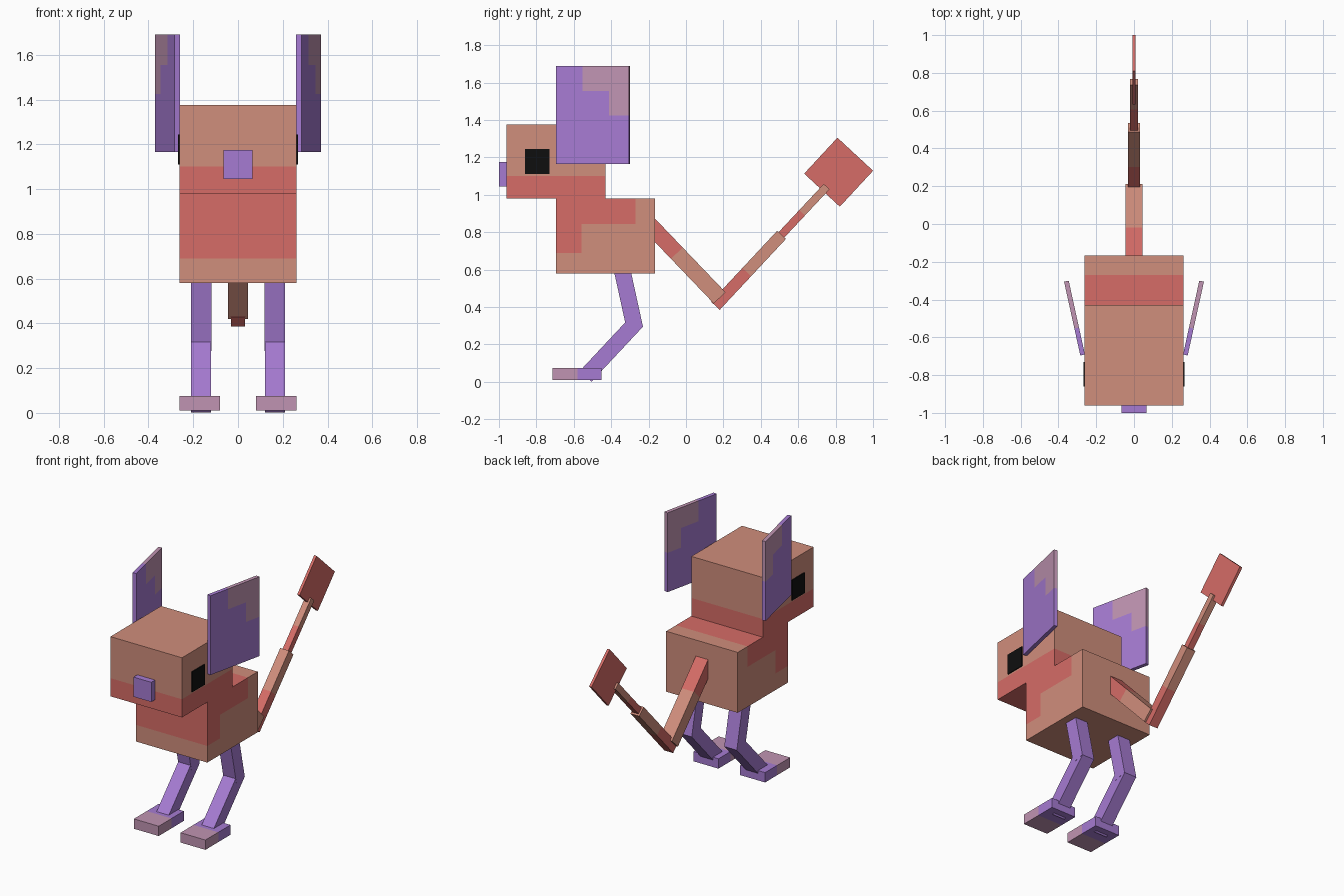
import bpy, bmesh, math
from mathutils import Matrix, Vector

old = bpy.data.objects.get("Cube")
if old:
    bpy.data.objects.remove(old, do_unlink=True)


def material(name, hex_code):
    srgb = [int(hex_code[i:i + 2], 16) / 255 for i in (0, 2, 4)]
    color = [((c + 0.055) / 1.055) ** 2.4 for c in srgb] + [1]
    mat = bpy.data.materials.new(name)
    mat.use_nodes = True
    mat.diffuse_color = color
    mat.node_tree.nodes["Principled BSDF"].inputs["Base Color"].default_value = color
    return mat


TAN = material("tan_fur", "d08e7c")
RED = material("red_fur", "d66c67")
PURPLE = material("purple_skin", "a67bd2")
MAUVE = material("mauve_skin", "c094b2")
BLACK = material("black_eye", "0f0f0f")


def box(name, center, size, mats, matrix=None, y_cuts=(), z_cuts=(), rule=None):
    """Box with cut lines; rule(face centre) picks the second material."""
    bm = bmesh.new()
    place = Matrix.Translation(center) @ Matrix.Diagonal((*size, 1))
    bmesh.ops.create_cube(bm, size=1, matrix=place)
    for axis, cuts in (("Y", y_cuts), ("Z", z_cuts)):
        normal = Vector((0, axis == "Y", axis == "Z"))
        for c in cuts:
            bmesh.ops.bisect_plane(bm, geom=bm.verts[:] + bm.edges[:] + bm.faces[:],
                                   plane_co=normal * c, plane_no=normal)
    if rule:
        for f in bm.faces:
            f.material_index = int(rule(f.calc_center_median()))
    mesh = bpy.data.meshes.new(name)
    bm.to_mesh(mesh)
    bm.free()
    for m in mats:
        mesh.materials.append(m)
    obj = bpy.data.objects.new(name, mesh)
    bpy.context.collection.objects.link(obj)
    if matrix:
        obj.matrix_world = matrix
    return obj


def span(name, x, y, z, mats, **kw):
    """Upright box given by its (low, high) limits."""
    lo, hi = Vector((x[0], y[0], z[0])), Vector((x[1], y[1], z[1]))
    return box(name, (lo + hi) / 2, hi - lo, mats, **kw)


def limb(name, x, start, end, width, depth, mats, split=None):
    """Box running between two (y, z) points; past split it takes the second material."""
    dy, dz = end[0] - start[0], end[1] - start[1]
    length = math.hypot(dy, dz)
    matrix = Matrix.Translation((x, *start)) @ Matrix.Rotation(math.atan2(-dy, dz), 4, "X")
    return box(name, (0, 0, length / 2), (width, depth, length), mats, matrix,
               z_cuts=(split,) if split else (),
               rule=(lambda c: c.z > split) if split else None)


# Head and nose
W = 0.262
span("head", (-W, W), (-0.96, -0.43), (0.98, 1.375), (TAN, RED),
     z_cuts=(1.1,), rule=lambda c: c.z < 1.1)
span("nose", (-0.065, 0.065), (-1, -0.96), (1.045, 1.175), (PURPLE,))

# Body with stepped red patch over the chest and back
span("body", (-W, W), (-0.695, -0.167), (0.58, 0.98), (TAN, RED),
     y_cuts=(-0.56, -0.27), z_cuts=(0.69, 0.845),
     rule=lambda c: (c.z > 0.845 and c.y < -0.27) or (c.z > 0.69 and c.y < -0.56))

for side, s in (("left", 1), ("right", -1)):
    # Eye plate
    span(side + "_eye", sorted((s * W, s * 0.268)), (-0.86, -0.73), (1.11, 1.245), (BLACK,))

    # Ear, flared outward to the rear, with stepped mauve corner
    turn = Matrix.Translation((s * 0.315, -0.498, 1.165)) @ Matrix.Rotation(
        math.radians(-12.4 * s), 4, "Z")
    box(side + "_ear", (0, 0, 0.2625), (0.025, 0.4, 0.525), (PURPLE, MAUVE), turn,
        y_cuts=(-0.054, 0.09), z_cuts=(0.26, 0.39),
        rule=lambda c: (c.z > 0.39 and c.y > -0.054) or (c.z > 0.26 and c.y > 0.09))

    # Leg and foot
    limb(side + "_upper_leg", s * 0.165, (-0.35, 0.637), (-0.273, 0.2855), 0.092, 0.088, (PURPLE,))
    limb(side + "_lower_leg", s * 0.165, (-0.261, 0.324), (-0.536, 0.03), 0.09, 0.085, (PURPLE,))
    span(side + "_foot", sorted((s * 0.08, s * W)), (-0.715, -0.453), (0.01, 0.075),
         (PURPLE, MAUVE), y_cuts=(-0.58,), rule=lambda c: c.y < -0.58)

# Tail in three tapering segments, with a diamond tip
limb("tail_base", 0, (-0.206, 0.852), (0.18, 0.449), 0.09, 0.087, (RED, TAN), 0.227)
limb("tail_middle", 0, (0.157, 0.407), (0.511, 0.786), 0.064, 0.064, (RED, TAN), 0.246)
limb("tail_end", 0, (0.5, 0.775), (0.752, 1.044), 0.042, 0.042, (RED, TAN), 0.177)
limb("tail_tip", 0, (0.727, 1.025), (0.905, 1.217), 0.018, 0.26, (RED,))
